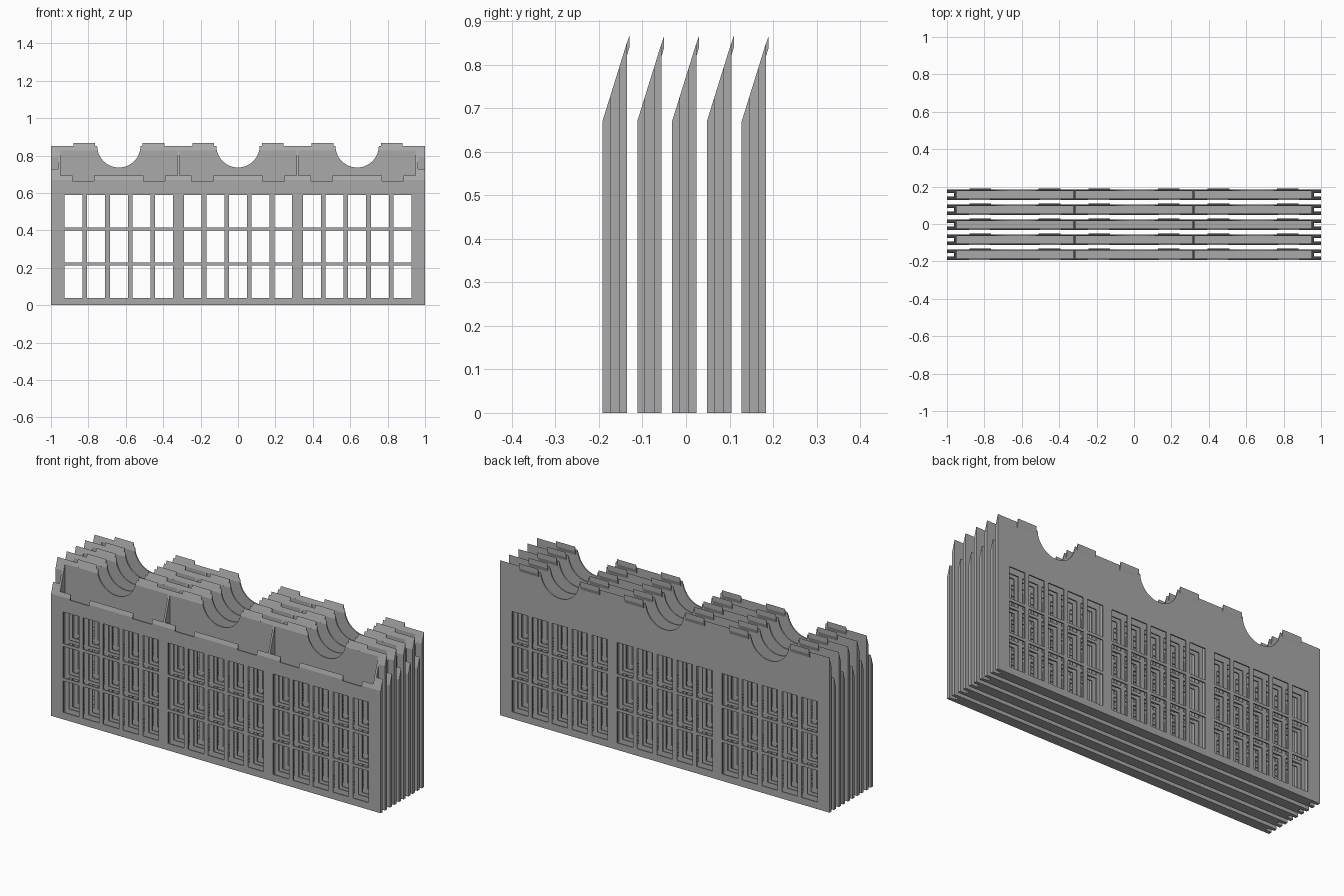
import bpy, bmesh, math
from mathutils import Matrix, Vector

cube = bpy.data.objects.get("Cube")
if cube:
    bpy.data.objects.remove(cube, do_unlink=True)

COUNT, PITCH = 5, 0.08
FRONT, BACK, TIP = -0.192, -0.136, -0.13   # depth of the first rack
LOW, HIGH, TOP = 0.67, 0.85, 0.867         # front rim, back rim, tab top
WALL = 0.007
CELLS = (-0.637, 0, 0.637)                 # compartment centres

grey = bpy.data.materials.new("plastic_grey")
grey.use_nodes = True
grey.diffuse_color = (0.4, 0.4, 0.4, 1)
grey.node_tree.nodes["Principled BSDF"].inputs["Base Color"].default_value = (0.4, 0.4, 0.4, 1)


def add_box(bm, x0, x1, y0, y1, z0, z1):
    size = Matrix.Diagonal((x1 - x0, y1 - y0, z1 - z0, 1))
    mid = Matrix.Translation(((x0 + x1) / 2, (y0 + y1) / 2, (z0 + z1) / 2))
    bmesh.ops.create_cube(bm, size=1, matrix=mid @ size)


def add_prism(bm, profile, x0, x1):
    """Extrude a (y, z) profile along x."""
    face = bm.faces.new([bm.verts.new((x0, y, z)) for y, z in profile])
    new = bmesh.ops.extrude_face_region(bm, geom=[face])["geom"]
    moved = [v for v in new if isinstance(v, bmesh.types.BMVert)]
    bmesh.ops.translate(bm, verts=moved, vec=Vector((x1 - x0, 0, 0)))


def finish(bm, name):
    bmesh.ops.recalc_face_normals(bm, faces=bm.faces)
    mesh = bpy.data.meshes.new(name)
    bm.to_mesh(mesh)
    bm.free()
    mesh.materials.append(grey)
    obj = bpy.data.objects.new(name, mesh)
    bpy.context.collection.objects.link(obj)
    return obj


# Rack body with a sloping top
bm = bmesh.new()
add_prism(bm, [(FRONT, 0), (BACK, 0), (BACK, HIGH), (FRONT, LOW)], -1, 1)
rack = finish(bm, "rack_body")

# Three open pockets, and the grooves in both ends
pockets = bmesh.new()
for left, right in ((-0.95, -0.324), (-0.313, 0.313), (0.324, 0.95)):
    add_box(pockets, left, right, FRONT + WALL, BACK - WALL, 0.014, 1)
for s in (-1, 1):
    a, b = sorted((s * 0.962, s * 1.1))
    add_box(pockets, a, b, FRONT + 0.018, BACK - 0.018, -0.1, 1)

# Lattice windows through both walls, and shallow notches in the front rim
windows = bmesh.new()
for centre in CELLS:
    for col in range(5):
        x = centre + (col - 2) * 0.121
        for row in range(3):
            z = 0.038 + row * 0.189
            add_box(windows, x - 0.048, x + 0.048, -0.3, 0, z, z + 0.173)
    for s in (-1, 1):
        x = centre + s * 0.19
        add_box(windows, x - 0.058, x + 0.058, -0.3, FRONT + WALL + 0.001, LOW - 0.006, 0.75)

# Round finger cutouts in the back wall
fingers = bmesh.new()
for centre in CELLS:
    place = Matrix.Translation((centre, -0.15, HIGH + 0.002)) @ Matrix.Rotation(math.pi / 2, 4, "X")
    bmesh.ops.create_cone(fingers, cap_ends=True, segments=48, radius1=0.116,
                          radius2=0.116, depth=0.3, matrix=place)

cutters = [finish(pockets, "pocket_cutter"), finish(windows, "window_cutter"),
           finish(fingers, "finger_cutter")]
for cutter in cutters:
    cutter.hide_render = True
    mod = rack.modifiers.new(cutter.name, "BOOLEAN")
    mod.operation, mod.solver, mod.object = "DIFFERENCE", "EXACT", cutter
bpy.context.view_layer.update()
carved = bpy.data.meshes.new_from_object(rack.evaluated_get(bpy.context.evaluated_depsgraph_get()))
rack.modifiers.clear()
rack.data = carved
for cutter in cutters:
    bpy.data.objects.remove(cutter, do_unlink=True)

# Hooked tabs on the back rim, beside every cutout
bm = bmesh.new()
tab_profile = [(BACK - WALL, 0.828), (BACK, 0.82), (TIP, 0.84), (TIP, TOP)]
for centre in CELLS:
    for s in (-1, 1):
        x = centre + s * 0.185
        add_prism(bm, tab_profile, x - 0.058, x + 0.058)
tabs = finish(bm, "rim_tabs")

# Row of identical racks
for obj in (rack, tabs):
    array = obj.modifiers.new("rack_row", "ARRAY")
    array.count = COUNT
    array.use_relative_offset = False
    array.use_constant_offset = True
    array.constant_offset_displace = (0, PITCH, 0)
